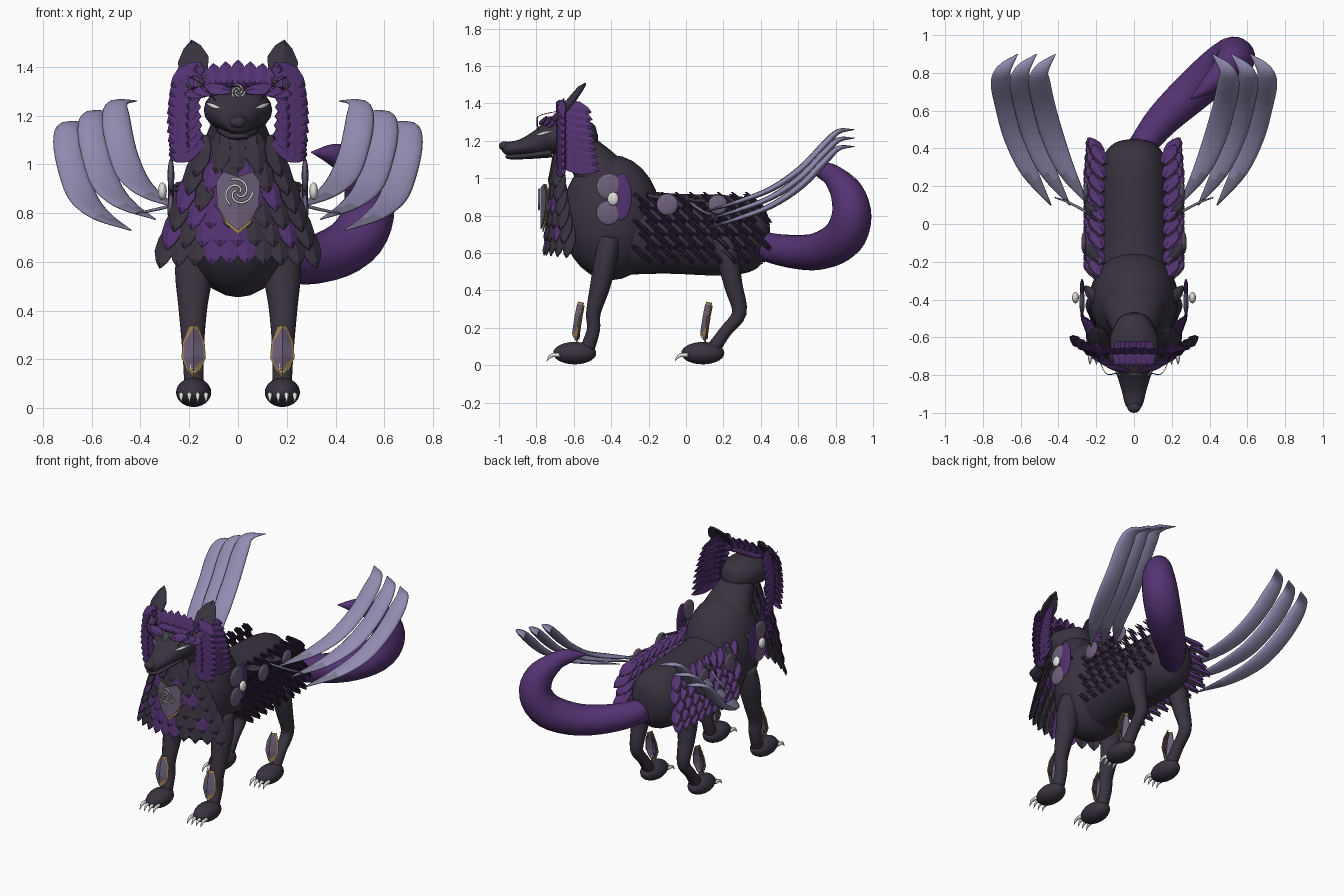
import bpy, bmesh, math, random
from mathutils import Vector

random.seed(7)
if "Cube" in bpy.data.objects:
    bpy.data.objects.remove(bpy.data.objects["Cube"])


def material(name, rgb):
    m = bpy.data.materials.new(name)
    m.use_nodes = True
    m.diffuse_color = (*rgb, 1)
    m.node_tree.nodes["Principled BSDF"].inputs["Base Color"].default_value = (*rgb, 1)
    return m


MATS = [material("charcoal fur", (.042, .033, .051)),
        material("purple fur", (.088, .033, .17)),
        material("lavender wing", (.29, .26, .44)),
        material("mauve plate", (.16, .12, .2)),
        material("gold trim", (.35, .23, .08)),
        material("ivory", (.75, .75, .72)),
        material("grey wing shaft", (.2, .185, .29))]
DARK, PURPLE, LAV, MAUVE, GOLD, IVORY, SHAFT = range(7)


def finish(name, bm, mat=None, smooth=True, thick=0):
    bmesh.ops.recalc_face_normals(bm, faces=bm.faces)
    me = bpy.data.meshes.new(name)
    bm.to_mesh(me)
    bm.free()
    ob = bpy.data.objects.new(name, me)
    bpy.context.collection.objects.link(ob)
    for m in (MATS if mat is None else [MATS[mat]]):
        me.materials.append(m)
    for p in me.polygons:
        p.use_smooth = smooth
    if thick:
        ob.modifiers.new("thickness", "SOLIDIFY").thickness = thick
    return ob


def loft(name, pts, mat, seg=16, side=(1, 0, 0), sub=4, sx=1):
    """Elliptical tube through points (x, y, z, half width, half depth)."""
    p = [Vector(q) for q in pts]
    p = [p[0] * 2 - p[1]] + p + [p[-1] * 2 - p[-2]]
    path = []
    for i in range(1, len(p) - 2):
        a, b, c, d = p[i - 1:i + 3]
        for k in range(sub):
            t = k / sub
            path.append((b * 2 + (c - a) * t + (a * 2 - b * 5 + c * 4 - d) * t * t
                         + (b * 3 - a - c * 3 + d) * t ** 3) / 2)
    path.append(p[-2])
    bm, rings = bmesh.new(), []
    for i, q in enumerate(path):
        tan = (path[min(i + 1, len(path) - 1)] - path[max(i - 1, 0)]).to_3d().normalized()
        u = Vector(side)
        u = (u - tan * u.dot(tan)).normalized()
        v = tan.cross(u)
        ring = []
        for k in range(seg):
            w = math.tau * k / seg
            co = q.to_3d() + u * math.cos(w) * max(q[3], .001) + v * math.sin(w) * max(q[4], .001)
            ring.append(bm.verts.new((co.x * sx, co.y, co.z)))
        rings.append(ring)
    for r, s in zip(rings, rings[1:]):
        for k in range(seg):
            j = (k + 1) % seg
            bm.faces.new((r[k], r[j], s[j], s[k]))
    bm.faces.new(rings[0])
    bm.faces.new(rings[-1])
    return finish(name, bm, mat)


def ball(name, loc, size, mat):
    bm = bmesh.new()
    bmesh.ops.create_uvsphere(bm, u_segments=24, v_segments=14, radius=1)
    for v in bm.verts:
        v.co = Vector(loc) + Vector(size) * v.co
    return finish(name, bm, mat)


def feather(bm, base, dirn, normal, length, width, mat, curl=0.0, rib=.12):
    """Ribbed leaf blade added to a shared mesh."""
    base, d, n = Vector(base), Vector(dirn).normalized(), Vector(normal)
    n = (n - d * n.dot(d)).normalized()
    s = d.cross(n)
    rows = []
    for t, w in ((0, .2), (.3, .45), (.6, .5), (.85, .28)):
        mid = base + d * length * t + n * curl * t * t
        rows.append([bm.verts.new(mid + s * width * w * k + n * width * rib * (1 - abs(k)))
                     for k in (-1, 0, 1)])
    end = bm.verts.new(base + d * length + n * curl)
    for a, b in zip(rows, rows[1:] + [[end] * 3]):
        for k in (0, 1):
            ring = (a[k], a[k + 1], end) if b[0] is end else (a[k], a[k + 1], b[k + 1], b[k])
            bm.faces.new(ring).material_index = mat


def swirl(name, cx, y, cz, r, thick):
    for arm in range(3):
        pts = []
        for i in range(8):
            a, q = arm * math.tau / 3 + i * .6, r * (.1 + .9 * i / 7)
            pts.append((cx + q * math.cos(a), y, cz + q * math.sin(a), thick, thick))
        loft(f"{name}_arm_{arm + 1}", pts, IVORY, 6, (0, 1, 0), 2)


# Torso, chest, neck and head
loft("torso", [(0, .45, .7, .02, .03), (0, .43, .7, .1, .12), (0, .36, .7, .16, .19),
               (0, .2, .695, .185, .215), (0, -.1, .705, .19, .215), (0, -.4, .72, .2, .24)], DARK, 24)
ball("chest", (0, -.4, .79), (.235, .265, .335), DARK)
loft("neck", [(0, -.42, .95, .19, .17), (0, -.48, 1.05, .155, .13), (0, -.55, 1.14, .12, .1),
              (0, -.6, 1.2, .1, .08)], DARK, 20)
loft("head", [(0, -.47, 1.21, .02, .02), (0, -.49, 1.21, .07, .07), (0, -.55, 1.215, .11, .1),
              (0, -.64, 1.225, .138, .1), (0, -.72, 1.215, .135, .09), (0, -.79, 1.19, .095, .068),
              (0, -.88, 1.167, .066, .042), (0, -.96, 1.158, .045, .033), (0, -.985, 1.155, .015, .012)],
     DARK, 20)
loft("jaw", [(0, -.72, 1.14, .09, .03), (0, -.85, 1.12, .06, .018), (0, -.94, 1.115, .045, .014),
             (0, -.965, 1.115, .012, .006)], DARK, 14)
ball("nose", (0, -.968, 1.172), (.036, .032, .026), DARK)

# Tail curling up towards the left side
loft("tail", [(.03, .4, .64, .07, .075), (.15, .55, .61, .09, .088), (.32, .71, .61, .108, .1),
              (.47, .84, .68, .115, .11), (.535, .885, .8, .11, .105), (.52, .86, .92, .09, .09),
              (.45, .79, 1.01, .06, .06), (.39, .73, 1.04, .045, .045), (.3, .66, 1.05, .002, .002)],
     PURPLE, 20, (.7, -.7, 0))

for sx, tag in ((1, "left"), (-1, "right")):
    # Legs, paws, claws and shin guards
    legs = {"front": [(.17, -.41, .68, .07, .06), (.18, -.43, .56, .078, .062), (.185, -.46, .42, .06, .055),
                      (.185, -.495, .28, .047, .04), (.183, -.495, .19, .042, .036),
                      (.18, -.53, .08, .04, .04)],
            "hind": [(.15, .2, .68, .07, .07), (.17, .225, .56, .07, .06), (.18, .255, .42, .055, .05),
                     (.18, .285, .28, .042, .04), (.18, .21, .18, .038, .034), (.18, .14, .08, .04, .04)]}
    for part, py in (("front", -.595), ("hind", .09)):
        loft(f"{tag}_{part}_leg", legs[part], DARK, 14, sx=sx)
        ball(f"{tag}_{part}_paw", (sx * .182, py, .065), (.072, .115, .06), DARK)
        for i in range(4):
            x = .182 + (i - 1.5) * .034
            loft(f"{tag}_{part}_claw_{i + 1}",
                 [(x, py - .08, .055, .011, .012), (x, py - .125, .052, .009, .01),
                  (x, py - .15, .022, .001, .001)], IVORY, 8, sx=sx)
        bm = bmesh.new()
        for off, w, ln, m in ((0, .1, .215, GOLD), (-.007, .084, .19, MAUVE), (.007, .08, .185, MAUVE),
                              (-.012, .03, .055, IVORY)):
            top = .14 + ln if m == IVORY else .335 - (.215 - ln) / 2
            feather(bm, (sx * .182, py + .045 - (.335 - top) * .22 + off, top), (0, -.22, -1), (0, -1, .2),
                    ln, w, m, -.012, .28)
        finish(f"{tag}_{part}_shin_guard", bm, smooth=False, thick=.006)

    # Wing: three long hooked plumes on a thin quill, greyer at the root
    for i in range(3):
        path = [(.44, .1, .73, .004, .003), (.555, .28, .785, .045, .012), (.63, .46, .855, .06, .016),
                (.675, .62, .965, .06, .02), (.7, .745, 1.095, .058, .02), (.69, .815, 1.16, .04, .014),
                (.615, .9, 1.17, .002, .002)]
        plume = loft(f"{tag}_wing_plume_{i + 1}",
                     [(x - .1 * i, y, z + .045 * i, a, b) for x, y, z, a, b in path], LAV, 12, sx=sx)
        plume.data.materials.append(MATS[SHAFT])
        for p in plume.data.polygons:
            p.material_index = int(p.center.y < .25)
    loft(f"{tag}_wing_quill", [(.18, .02, .87, .008, .008), (.28, .08, .83, .007, .007),
                               (.36, .12, .81, .006, .006), (.42, .14, .8, .003, .003)],
         SHAFT, 8, (0, 0, 1), sx=sx)

    # Ears
    bm = bmesh.new()
    feather(bm, (sx * .175, -.71, 1.31), (sx * .015, .17, .2), (sx * .25, -.8, .6), .265, .13, DARK)
    feather(bm, (sx * .18, -.72, 1.315), (sx * .015, .17, .2), (sx * .25, -.8, .6), .15, .05, PURPLE)
    finish(f"{tag}_ear", bm, smooth=False, thick=.012)

    # Eye and whisker
    loft(f"{tag}_eye", [(.072, -.805, 1.23, .002, .002), (.1, -.768, 1.238, .009, .007),
                        (.132, -.715, 1.252, .002, .002)], IVORY, 8, (0, 0, 1), sx=sx)
    loft(f"{tag}_whisker", [(.09, -.79, 1.26, .003, .003), (.15, -.79, 1.33, .002, .002),
                            (.2, -.68, 1.36, .002, .002)], DARK, 6, (0, 1, 0), sx=sx)

    # Cheek mane
    bm = bmesh.new()
    for i in range(9):
        z = 1.09 + i * .038
        arch = math.sin(i / 8 * math.pi) * .015
        feather(bm, (sx * (.2 - .004 * i + arch), -.69, z), (sx * .33, .9, -.2),
                (sx * .95, -.35, .25), .25 - .006 * i, .085, PURPLE)
        feather(bm, (sx * (.145 + arch), -.685, z + .01), (sx * .8, .2, -.5),
                (sx * .3, -.9, .3), .16, .1, PURPLE)
    finish(f"{tag}_cheek_mane", bm, smooth=False, thick=.006)

    # Brow feathers
    bm = bmesh.new()
    for i in range(3):
        feather(bm, (sx * (.03 + .035 * i), -.78 + .02 * i, 1.3), (sx, .25, .15 - .12 * i),
                (0, -.8, .5), .13, .055, PURPLE)
    finish(f"{tag}_brow_feathers", bm, smooth=False, thick=.006)

    # Flank feathers standing off the body: purple above, charcoal below
    bm = bmesh.new()
    for row in range(5):
        for i in range(9):
            x = (.165, .18, .19, .19, .18)[row] - .006 * max(0, i - 6)
            y, z = -.28 + i * .075 + (row % 2) * .037, .92 - row * .07
            for drop, colour in ((0, PURPLE), (.01, DARK)):
                feather(bm, (sx * (x + drop * .4), y - drop, z - drop), (sx * .42, .75, -.52),
                        (sx * -.25, .55, .75), .15, .075, colour, -.015)
    finish(f"{tag}_flank_feathers", bm, smooth=False, thick=.004)

    # Shoulder rosette and side discs
    for i, (x, y, z, r) in enumerate(((.275, -.41, .955, .07), (.275, -.415, .815, .065),
                                      (.265, -.1, .86, .058), (.255, .17, .86, .052))):
        ball(f"{tag}_side_petal_{i + 1}", (sx * x, y, z), (.014, r, r), MAUVE)
    ball(f"{tag}_shoulder_petal", (sx * .275, -.345, .9), (.012, .055, .125), PURPLE)
    ball(f"{tag}_shoulder_orb", (sx * .31, -.39, .89), (.018, .03, .036), IVORY)
    bm = bmesh.new()
    for i in range(3):
        feather(bm, (sx * .19, -.42 + .22 * i, .93 - .02 * i), (sx * .6, .8, -.1),
                (sx * .5, 0, 1), .12, .06, DARK)
    finish(f"{tag}_shoulder_shards", bm, smooth=False, thick=.006)

# Crest of feathers across the top of the head
bm = bmesh.new()
for i in range(7):
    x = (i - 3) * .05
    feather(bm, (x * .9, -.69, 1.31), (x * 1.1, .3, 1), (0, -1, .3), .125 - abs(x) * .15, .07, PURPLE)
    feather(bm, (x * .55, -.62, 1.335), (x * .3, -1, -.1), (0, 0, 1), .14, .055, PURPLE)
finish("head_crest", bm, smooth=False, thick=.006)

# Layered ruff hanging over the front of the chest
bm = bmesh.new()
for row in range(6):
    half, count = .135 + .029 * row, 5 + row
    for i in range(count):
        u = 2 * i / (count - 1) - 1
        x = u * half
        base = (x, -.7 - .006 * row + 1.5 * x * x, 1.12 - row * .075 + .02 * (1 - u * u))
        feather(bm, base, (u * .2, -.12, -1), (u * .8, -1, .15), .18, .1,
                PURPLE if row and random.random() < .3 else DARK, .012)
finish("chest_ruff", bm, smooth=False, thick=.006)

# Chest plate with gold lower trim and swirls
for name, grow, y, mat in (("chest_plate_trim", 1.12, -.768, GOLD), ("chest_plate", 1, -.778, MAUVE)):
    bm = bmesh.new()
    half = [(.06, .1), (.09, .06), (.085, -.04), (.05, -.1)]
    outline = [(0, .08)] + half + [(0, -.14)] + [(-x, z) for x, z in reversed(half)]
    bm.faces.new([bm.verts.new((x, y + abs(x) * .3, .87 + z * (grow if z < -.05 else 1)))
                  for x, z in outline])
    bmesh.ops.triangulate(bm, faces=bm.faces)
    finish(name, bm, mat, False, .005)
swirl("chest_swirl", 0, -.786, .885, .062, .005)
swirl("forehead_swirl", 0, -.795, 1.3, .03, .004)
